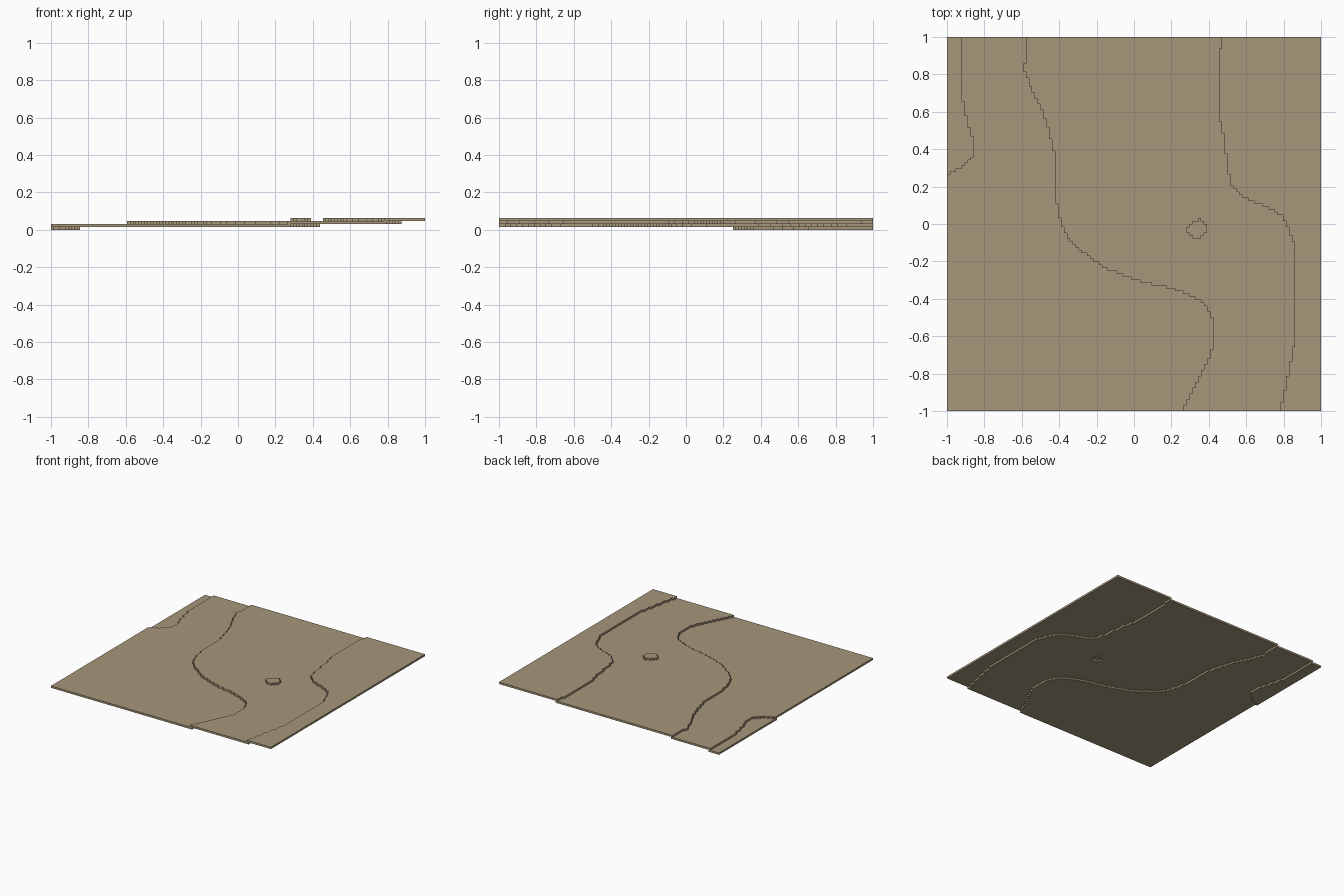
import bpy
import bmesh
import math

cube = bpy.data.objects.get("Cube")
if cube:
    bpy.data.objects.remove(cube, do_unlink=True)

N = 128                 # cells per side
S = 2.0 / N             # cell size

# One sandy material
sand = bpy.data.materials.new("sand")
sand.use_nodes = True
colour = (0.381, 0.310, 0.195, 1.0)
sand.diffuse_color = colour
bsdf = next(n for n in sand.node_tree.nodes if n.type == "BSDF_PRINCIPLED")
bsdf.inputs["Base Color"].default_value = colour
bsdf.inputs["Roughness"].default_value = 0.9

# Contour lines between terraces as (y, x) points, from back to front
CORNER_LINE = [(1, -.922), (.70, -.92), (.60, -.906), (.54, -.89), (.48, -.87),
               (.42, -.86), (.36, -.862), (.33, -.90), (.31, -.92),
               (.27, -.99), (.265, -1.1), (-1, -1.1)]
MIDDLE_LINE = [(1, -.578), (.88, -.58), (.84, -.594), (.79, -.575), (.75, -.56),
               (.69, -.535), (.64, -.505), (.55, -.47), (.40, -.43), (.15, -.42),
               (.05, -.405), (-.02, -.38), (-.07, -.355), (-.125, -.30),
               (-.175, -.245), (-.22, -.18), (-.245, -.13), (-.275, -.06),
               (-.30, .02), (-.32, .10), (-.335, .165), (-.35, .22),
               (-.375, .28), (-.405, .342), (-.435, .375), (-.475, .406),
               (-.52, .422), (-.63, .422), (-.70, .406), (-.73, .39),
               (-.80, .358), (-.86, .326), (-.92, .294), (-1, .26)]
UPPER_LINE = [(1, .466), (.95, .464), (.93, .453), (.58, .453), (.52, .469),
              (.43, .485), (.30, .50), (.22, .517), (.175, .545), (.142, .594),
              (.115, .64), (.098, .70), (.067, .755), (.035, .797), (0, .812),
              (-.045, .828), (-.09, .85), (-.12, .859), (-.62, .859),
              (-.69, .844), (-.78, .828), (-.86, .812), (-.92, .797), (-1, .78)]
# Small knoll: row -> first and last column, counted from the centre
KNOLL = {1: (22, 22), 0: (20, 23), -1: (19, 24), -2: (18, 24),
         -3: (18, 24), -4: (19, 23), -5: (20, 22)}


def line_x(line, y):
    """x of a contour line at a given y."""
    for (y0, x0), (y1, x1) in zip(line, line[1:]):
        if y1 <= y <= y0:
            return x0 + (x1 - x0) * (y0 - y) / (y0 - y1)
    return line[-1][1]


# Terrace level of every cell
level = {}
for j in range(N):
    y = -1 + (j + 0.5) * S
    lines = [line_x(l, y) for l in (CORNER_LINE, MIDDLE_LINE, UPPER_LINE)]
    for i in range(N):
        x = -1 + (i + 0.5) * S
        level[i, j] = sum(x > lx for lx in lines)
for row, (first, last) in KNOLL.items():
    for col in range(first, last + 1):
        level[col + N // 2, row + N // 2] = 3

# One block per cell, plus blocks below wherever a neighbour is lower
blocks = set()
for (i, j), k in level.items():
    sides = ((i + 1, j), (i - 1, j), (i, j + 1), (i, j - 1))
    lowest = min(level.get(n, k) for n in sides)
    for z in range(min(lowest, k), k + 1):
        blocks.add((i, j, z))

# Outward faces of a block: direction and corners
FACES = {(1, 0, 0): ((1, 0, 0), (1, 1, 0), (1, 1, 1), (1, 0, 1)),
         (-1, 0, 0): ((0, 0, 0), (0, 0, 1), (0, 1, 1), (0, 1, 0)),
         (0, 1, 0): ((0, 1, 0), (0, 1, 1), (1, 1, 1), (1, 1, 0)),
         (0, -1, 0): ((0, 0, 0), (1, 0, 0), (1, 0, 1), (0, 0, 1)),
         (0, 0, 1): ((0, 0, 1), (1, 0, 1), (1, 1, 1), (0, 1, 1)),
         (0, 0, -1): ((0, 0, 0), (0, 1, 0), (1, 1, 0), (1, 0, 0))}


def build_terrace(name, layer):
    """Mesh the exposed faces of one layer and merge the flat areas."""
    bm = bmesh.new()
    verts = {}

    def vert(p):
        if p not in verts:
            verts[p] = bm.verts.new((-1 + p[0] * S, -1 + p[1] * S, p[2] * S))
        return verts[p]

    for b in sorted(b for b in blocks if b[2] == layer):
        for d, corners in FACES.items():
            if tuple(map(sum, zip(b, d))) not in blocks:
                bm.faces.new([vert(tuple(map(sum, zip(b, c)))) for c in corners])
    bmesh.ops.dissolve_limit(bm, angle_limit=math.radians(1),
                             verts=bm.verts[:], edges=bm.edges[:])
    mesh = bpy.data.meshes.new(name)
    bm.to_mesh(mesh)
    bm.free()
    mesh.materials.append(sand)
    bpy.context.collection.objects.link(bpy.data.objects.new(name, mesh))


for layer, name in enumerate(("corner_terrace", "lower_terrace",
                              "middle_terrace", "upper_terrace")):
    build_terrace(name, layer)
